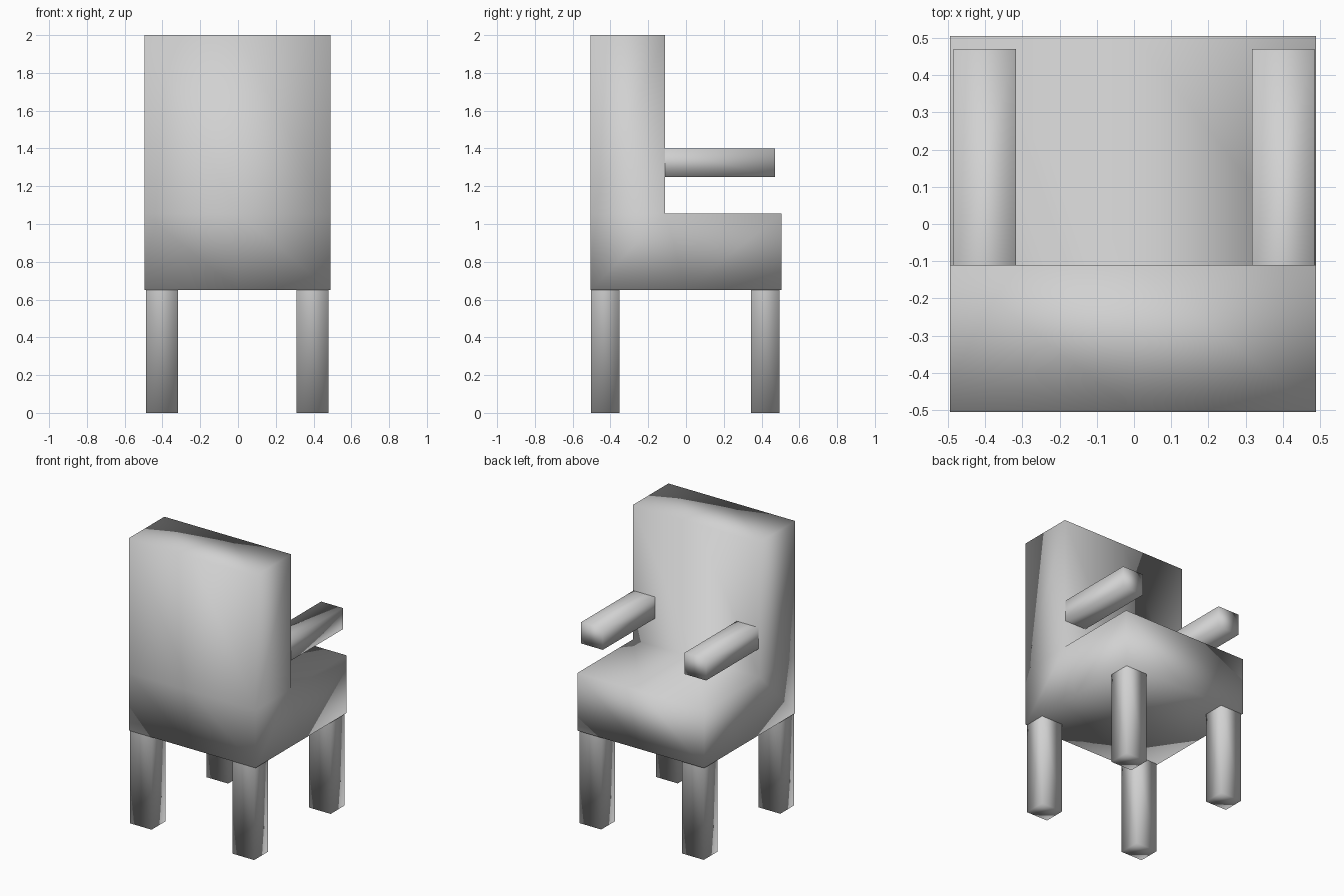
import bpy
import bmesh
from mathutils import Matrix, Vector

cube = bpy.data.objects.get("Cube")
if cube:
    bpy.data.objects.remove(cube, do_unlink=True)

# One plain grey for the whole chair
GREY = (0.64, 0.64, 0.64, 1.0)
grey = bpy.data.materials.new("plain_grey")
grey.use_nodes = True
grey.diffuse_color = GREY
grey.node_tree.nodes["Principled BSDF"].inputs["Base Color"].default_value = GREY


def finish(name, bm):
    """Turn a bmesh into a smooth-shaded object."""
    bmesh.ops.recalc_face_normals(bm, faces=bm.faces)
    for face in bm.faces:
        face.smooth = True
    mesh = bpy.data.meshes.new(name)
    bm.to_mesh(mesh)
    bm.free()
    mesh.materials.append(grey)
    obj = bpy.data.objects.new(name, mesh)
    bpy.context.collection.objects.link(obj)
    return obj


def bar(name, centre, size, joined):
    """Box without the hidden cap on the end that joins the body."""
    bm = bmesh.new()
    bmesh.ops.create_cube(bm, size=1, matrix=Matrix.Translation(centre) @ Matrix.Diagonal((*size, 1)))
    bm.normal_update()
    cap = [f for f in bm.faces if f.normal.dot(Vector(joined)) > 0.9]
    bmesh.ops.delete(bm, geom=cap, context='FACES')
    return finish(name, bm)


# Seat and backrest: one L-shaped section carried across the width
profile = [(-0.505, 0.65), (0, 0.65), (0.505, 0.65), (0.505, 1.055),
           (-0.11, 1.055), (-0.11, 2), (-0.505, 2), (-0.505, 1.055)]
side_quads = [(0, 1, 4, 7), (1, 2, 3, 4), (7, 4, 5, 6)]
bm = bmesh.new()
rows = [[bm.verts.new((x, y, z)) for y, z in profile] for x in (-0.495, 0, 0.49)]
for a, b in zip(rows, rows[1:]):
    for i in range(len(profile)):
        j = (i + 1) % len(profile)
        bm.faces.new((a[i], a[j], b[j], b[i]))
for row in (rows[0], rows[-1]):
    for quad in side_quads:
        bm.faces.new([row[i] for i in quad])
finish("seat_and_backrest", bm)

# Legs and armrests on both sides
for side, leg_x, arm_x in (("right", -0.402, -0.402), ("left", 0.395, 0.401)):
    for end, y in (("front", -0.428), ("back", 0.42)):
        bar(f"{end}_{side}_leg", (leg_x, y, 0.325), (0.168, 0.152, 0.65), (0, 0, 1))
    bar(f"{side}_armrest", (arm_x, 0.18, 1.325), (0.168, 0.58, 0.15), (0, -1, 0))
